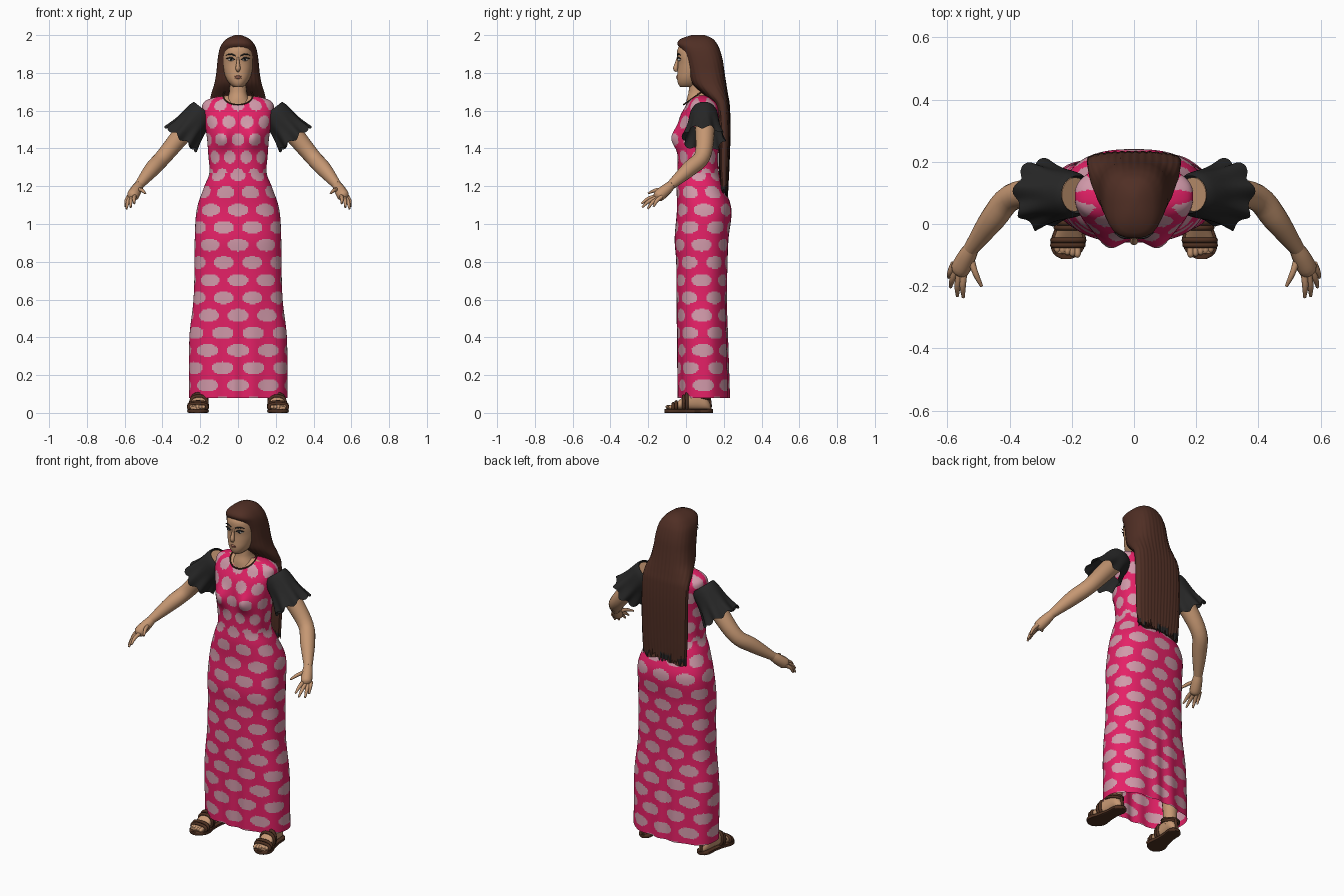
import bpy, bmesh, math, random
from mathutils import Vector

random.seed(4)
if "Cube" in bpy.data.objects:
    bpy.data.objects.remove(bpy.data.objects["Cube"])


def material(name, *rgb):
    m = bpy.data.materials.new(name)
    m.use_nodes = True
    m.diffuse_color = (*rgb, 1)
    m.node_tree.nodes["Principled BSDF"].inputs["Base Color"].default_value = (*rgb, 1)
    return m


SKIN = material("skin", .56, .31, .17)
PINK = material("pink cloth", .78, .015, .135)
DOT = material("pale pink dots", .64, .32, .40)
BLACK = material("black cloth", .02, .02, .02)
HAIR = material("brown hair", .08, .028, .018)
LEATHER = material("brown leather", .075, .03, .015)
LIP = material("lips", .38, .15, .1)
WHITE = material("eye white", .6, .55, .5)


def interp(rows, t):
    """Smooth interpolation of rows (t, a, b, ...) at t."""
    def slope(i, c):
        a, b = rows[max(i - 1, 0)], rows[min(i + 1, len(rows) - 1)]
        return (b[c] - a[c]) / (b[0] - a[0])
    i = 0
    while i < len(rows) - 2 and t > rows[i + 1][0]:
        i += 1
    a, b = rows[i], rows[i + 1]
    h = b[0] - a[0]
    s = (t - a[0]) / h
    k = s * s * (3 - 2 * s)
    return [a[c] + (b[c] - a[c]) * k + h * s * (1 - s) * ((1 - s) * slope(i, c) - s * slope(i + 1, c))
            for c in range(1, len(a))]


def oval(hw, v0, v1, n, p=2.0):
    """Evenly spaced superellipse points (x, v), starting at v0."""
    dense = []
    for i in range(361):
        s, c = math.sin(math.radians(i)), math.cos(math.radians(i))
        dense.append(Vector((hw * math.copysign(abs(s) ** (2 / p), s),
                             (v0 + v1) / 2 + (v0 - v1) / 2 * math.copysign(abs(c) ** (2 / p), c))))
    lengths = [0]
    for a, b in zip(dense, dense[1:]):
        lengths.append(lengths[-1] + (b - a).length)
    out, k = [], 0
    for j in range(n):
        d = lengths[-1] * j / n
        while lengths[k + 1] < d:
            k += 1
        out.append(dense[k].lerp(dense[k + 1], (d - lengths[k]) / max(lengths[k + 1] - lengths[k], 1e-9)))
    return out


def loft(name, rings, mats, rule=None, caps=True, loop=False, side=1):
    bm = bmesh.new()
    vs = [[bm.verts.new((p[0] * side, p[1], p[2])) for p in r] for r in rings]
    n = len(vs[0])
    for i in range(len(vs) if loop else len(vs) - 1):
        a, b = vs[i], vs[(i + 1) % len(vs)]
        for j in range(n):
            f = bm.faces.new((a[j], a[(j + 1) % n], b[(j + 1) % n], b[j]))
            if rule:
                f.material_index = rule(f.calc_center_median(), (j + .5) / n)
    if caps and not loop:
        bm.faces.new(vs[0])
        bm.faces.new(vs[-1])
    bmesh.ops.recalc_face_normals(bm, faces=bm.faces)
    me = bpy.data.meshes.new(name)
    bm.to_mesh(me)
    bm.free()
    ob = bpy.data.objects.new(name, me)
    bpy.context.collection.objects.link(ob)
    for m in mats:
        me.materials.append(m)
    bpy.ops.object.select_all(action='DESELECT')
    ob.select_set(True)
    bpy.context.view_layer.objects.active = ob
    bpy.ops.object.shade_smooth_by_angle(angle=math.radians(50))
    return ob


def tube(name, pts, radii, mat, side=1, ref=(0, 1, 0), loop=False, n=12):
    """Round limb or cord along a path."""
    if not loop:
        rows = [(i, *p, r) for i, (p, r) in enumerate(zip(pts, radii))]
        rows = [interp(rows, i / 4) for i in range(4 * len(pts) - 3)]
        pts, radii = [r[:3] for r in rows], [r[3] for r in rows]
    pts = [Vector(p) for p in pts]
    rings, m = [], len(pts)
    for i, p in enumerate(pts):
        t = pts[(i + 1) % m] - pts[i - 1] if loop else pts[min(i + 1, m - 1)] - pts[max(i - 1, 0)]
        u = t.cross(Vector(ref)).normalized()
        w = t.cross(u).normalized()
        rings.append([p + (u * math.cos(k * math.tau / n) + w * math.sin(k * math.tau / n)) * radii[i]
                      for k in range(n)])
    return loft(name, rings, [mat], loop=loop, side=side)


# Dress: height, half width, front, back
dress = [(.08, .26, -.04, .228), (.4, .258, -.045, .22), (.6, .236, -.05, .215), (.8, .23, -.052, .22),
         (.92, .229, -.06, .225), (1.08, .218, -.048, .24), (1.2, .178, -.05, .2), (1.27, .152, -.045, .175),
         (1.36, .157, -.045, .17), (1.46, .165, -.05, .18), (1.56, .182, -.035, .19), (1.62, .19, -.005, .185),
         (1.65, .175, .015, .16), (1.672, .12, .04, .13), (1.68, .06, .05, .11)]


def dress_colour(c, u):
    if c.y < .09 and (c.x / .085) ** 2 + ((c.z - 1.69) / .058) ** 2 < 1:
        return 2
    g = (c.z - .145) / .093
    row = round(g)
    f = (u * (8 if c.z < 1.27 else 10) + .5 * (row % 2) + .5) % 1 - .5
    return int((f / .36) ** 2 + ((g - row) / .36) ** 2 < 1)


rings = []
for i in range(231):
    z = .08 + 1.6 * i / 230
    hw, yf, yb = interp(dress, z)
    ring = []
    for x, y in oval(hw, yf, yb, 200, 2.5):
        if y < (yf + yb) / 2:   # bust
            y -= .035 * math.exp(-((abs(x) - .08) / .045) ** 2 - ((z - 1.455) / .06) ** 2)
        ripple = .006 * max(0, 1 - z / .8) * math.sin(9 * math.atan2(x, y - .09))
        ring.append((x * (1 + ripple), y + ripple, z))
    rings.append(ring)
loft("dress", rings, [PINK, DOT, SKIN], dress_colour, caps=False)

# Head and neck
head = [(1.725, .024, -.03, .06), (1.74, .042, -.041, .08), (1.77, .062, -.047, .11), (1.81, .076, -.045, .14),
        (1.85, .082, -.043, .15), (1.89, .083, -.047, .15), (1.93, .076, -.043, .14), (1.965, .05, -.015, .11)]
neck = [(1.62, .085, .0, .14), (1.66, .06, .004, .13), (1.7, .046, .014, .115), (1.79, .046, .018, .11)]
for name, rows in (("head", head), ("neck", neck)):
    z0, z1 = rows[0][0], rows[-1][0]
    rings = []
    for i in range(29):
        z = z0 + (z1 - z0) * i / 28
        hw, yf, yb = interp(rows, z)
        rings.append([(x, y, z) for x, y in oval(hw, yf, yb, 40, 2.2)])
    loft(name, rings, [SKIN])
tube("nose", [(0, -.043, 1.885), (0, -.05, 1.85), (0, -.055, 1.823), (0, -.047, 1.808)], [.005, .009, .013, .007], SKIN)
for name, z in (("upper_lip", 1.781), ("lower_lip", 1.774)):
    tube(name, [(-.025, -.04, z - .001), (0, -.046, z), (.025, -.04, z - .001)], [.001, .006, .001], LIP)

# Hair: closed shell with the face standing out in front
hair = [(1.16, .142, .185, .22), (1.3, .15, .175, .228), (1.5, .152, .17, .234), (1.63, .15, .15, .23),
        (1.68, .144, .10, .222), (1.74, .126, .035, .212), (1.8, .115, .012, .203), (1.87, .108, -.006, .193),
        (1.925, .098, -.028, .178), (1.955, .084, -.046, .163), (1.982, .058, -.025, .14), (2.0, .018, .03, .1)]
tips = [random.uniform(-.02, .03) for _ in range(96)]
rings = []
for i in range(85):
    z = 1.16 + .84 * i / 84
    hw, yf, yb = interp(hair, z)
    ring = []
    for j, (x, y) in enumerate(oval(hw, yf, yb, 96, 2.6)):
        groove = .002 * math.sin(j * 1.9) * min(1, (2 - z) * 4)
        ring.append((x, y + groove, z + tips[j] * max(0, 1 - i / 8)))
    rings.append(ring)
loft("long_hair", rings, [HAIR, BLACK], lambda c, u: int(c.z < 1.175 + tips[int(u * 96) // 3]))

# Necklace
loop = [(.078 * math.sin(a), .055 - .067 * math.cos(a), 1.68 - .048 * math.cos(a))
        for a in (k * math.tau / 40 for k in range(40))]
tube("necklace", loop, [.004] * 40, LEATHER, ref=(0, 0, 1), loop=True, n=6)

# Foot sections: y, half width, top height
foot = [(-.095, .036, .036), (-.06, .047, .05), (-.02, .041, .08), (.03, .037, .115), (.07, .036, .13),
        (.11, .031, .085), (.13, .014, .045)]
sole = [(-.113, .014), (-.1, .04), (-.06, .057), (0, .044), (.06, .038), (.11, .04), (.132, .028), (.142, .01)]


def foot_x(y):
    return .206 - .1 * y


for s, tag in ((1, "left"), (-1, "right")):
    # Eyes and brows
    tube(tag + "_eye", [(.019, -.039, 1.868), (.036, -.036, 1.87), (.056, -.028, 1.87)], [.001, .008, .001], WHITE, s)
    tube(tag + "_iris", [(.037, -.042, 1.87), (.037, -.045, 1.87)], [.006, .004], BLACK, s, (0, 0, 1))
    tube(tag + "_lashes", [(.016, -.043, 1.869), (.037, -.042, 1.88), (.064, -.028, 1.875)], [.002, .005, .001], BLACK, s)
    tube(tag + "_brow", [(.013, -.046, 1.89), (.04, -.041, 1.9), (.066, -.026, 1.893)], [.003, .004, .001], BLACK, s)

    # Flared sleeve
    rings = []
    for i in range(17):
        t = i / 16
        c = Vector((.18, .095, 1.605)).lerp(Vector((.302, .095, 1.452)), t)
        ru, rv = interp([(0, .068, .06), (.12, .076, .072), (.6, .086, .088), (1, .102, .11)], t)
        ring = []
        for k in range(72):
            a = k * math.tau / 72
            w = 1 + .09 * t * t * math.sin(8 * a)
            ring.append(c + Vector((.78, 0, .62)) * ru * w * math.cos(a) + Vector((0, 1, 0)) * rv * w * math.sin(a)
                        + Vector((.62, 0, -.78)) * .01 * t * math.cos(8 * a))
        rings.append(ring)
    loft(tag + "_sleeve", rings, [BLACK], caps=False, side=s)

    # Arm and hand
    tube(tag + "_arm", [(.19, .095, 1.6), (.3, .1, 1.47), (.395, .085, 1.355), (.455, .015, 1.29), (.525, -.08, 1.205)],
         [.055, .05, .043, .041, .024], SKIN, s, n=20)
    tube(tag + "_palm", [(.52, -.073, 1.211), (.538, -.105, 1.182), (.558, -.145, 1.148), (.566, -.158, 1.136)],
         [.023, .03, .031, .015], SKIN, s)
    fingers = [((.578, -.128, 1.145), (.596, -.172, 1.092)), ((.57, -.14, 1.14), (.59, -.203, 1.08)),
               ((.56, -.15, 1.142), (.568, -.232, 1.088)), ((.546, -.15, 1.15), (.549, -.236, 1.108)),
               ((.528, -.1, 1.185), (.49, -.2, 1.162))]
    for k, (a, b) in enumerate(fingers):
        mid = Vector(a).lerp(Vector(b), .55) + Vector((.003, -.003, .007))
        tube(f"{tag}_finger_{k + 1}", [a, mid, b], [.012, .01, .005], SKIN, s, n=8)

    # Leg, foot and toes
    tube(tag + "_leg", [(.198, .072, .07), (.19, .078, .2), (.16, .085, .5)], [.036, .042, .055], SKIN, s, n=16)
    rings = []
    for i in range(21):
        y = -.095 + .225 * i / 20
        hw, top = interp(foot, y)
        rings.append([(foot_x(y) + x, y, v) for x, v in oval(hw, .016, top, 24, 2.4)])
    loft(tag + "_foot", rings, [SKIN], side=s)
    for k in range(5):
        x, y = .182 + .016 * k, -.106 + .004 * k
        tube(f"{tag}_toe_{k + 1}", [(x, y + .03, .032), (x, y + .008, .03), (x, y, .026)],
             [.011, .011, .005], SKIN, s, (0, 0, 1), n=8)

    # Sandal
    rings = []
    for i in range(33):
        y = -.113 + .255 * i / 32
        rings.append([(foot_x(y) + x, y, v) for x, v in oval(interp(sole, y)[0], 0, .02, 28, 8)])
    loft(tag + "_sole", rings, [LEATHER], side=s)
    for k, y in enumerate((-.068, -.052, -.012, .004)):
        hw, top = interp(foot, y)
        path = [(foot_x(y) + x, y, v) for x, v in oval(hw + .003, .012, top + .003, 32, 2.4)]
        tube(f"{tag}_strap_{k + 1}", path, [.009] * 32, LEATHER, s, loop=True, n=8)
    for k, z in enumerate((.088, .1)):
        path = [(.2 + x, v, z - (v - .07) * .25) for x, v in oval(.041, .02, .122, 32)]
        tube(f"{tag}_ankle_strap_{k + 1}", path, [.008] * 32, LEATHER, s, (0, 0, 1), True, 8)
    tube(tag + "_heel_strap", [(.194, .127, .02), (.194, .127, .05), (.194, .12, .088)], [.009] * 3, LEATHER, s)
